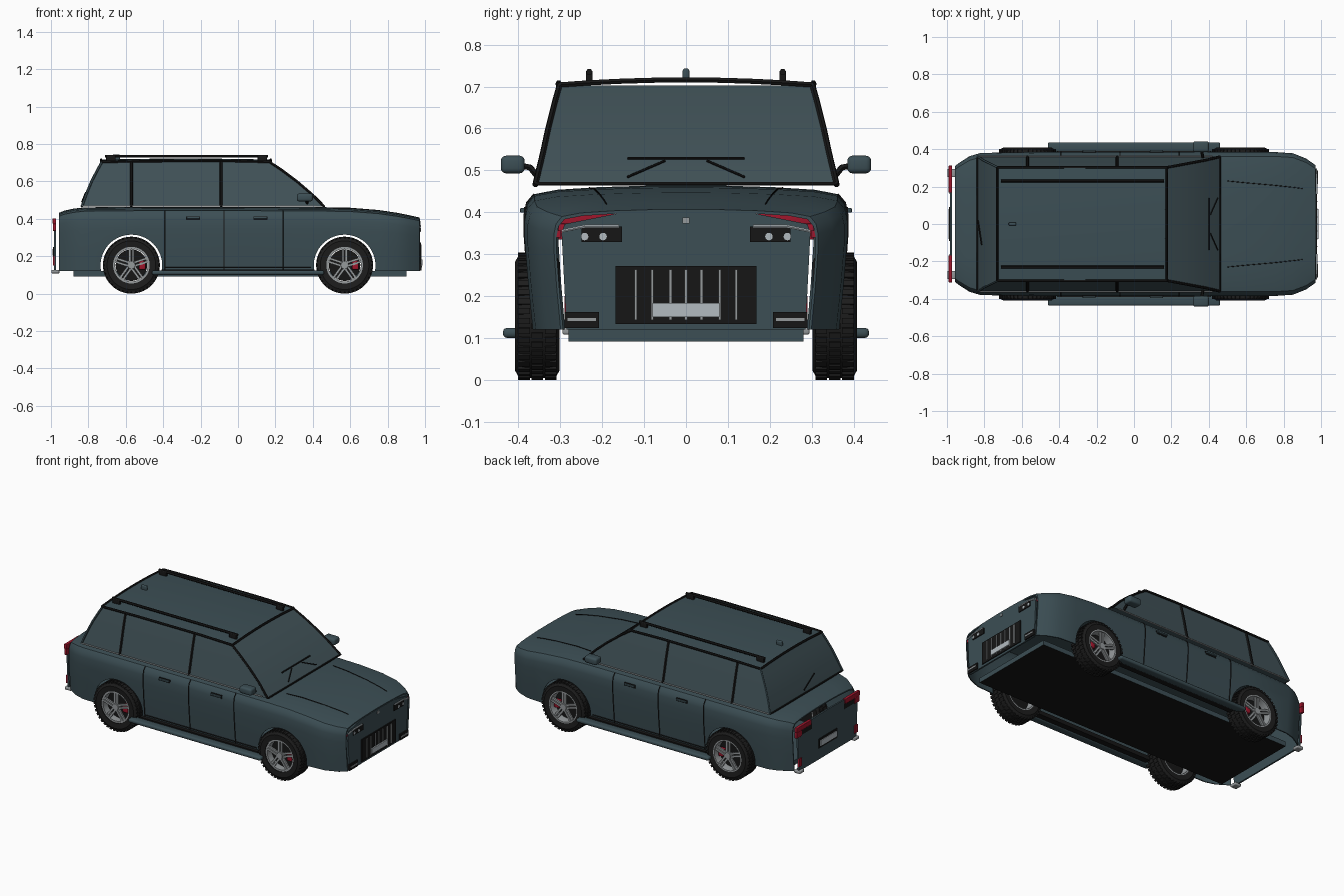
import bpy, bmesh, math
from mathutils import Matrix, Vector

if "Cube" in bpy.data.objects:
    bpy.data.objects.remove(bpy.data.objects["Cube"], do_unlink=True)


def material(name, r, g, b):
    m = bpy.data.materials.new(name)
    m.use_nodes = True
    m.diffuse_color = (r, g, b, 1)
    node = m.node_tree.nodes["Principled BSDF"]
    node.inputs["Base Color"].default_value = (r, g, b, 1)
    node.inputs["Roughness"].default_value = 0.6
    return m


BODY = material("slate paint", .045, .077, .09)
GLASS = material("slate glass", .052, .084, .096)
BLACK = material("black trim", .008, .008, .008)
TYRE = material("tyre rubber", .012, .012, .012)
SILVER = material("silver", .3, .32, .33)
PLATE = material("pale grey", .45, .5, .53)
RED = material("red", .35, .008, .025)
SIDES = ((1, "left"), (-1, "right"))


def finish(name, bm, mat, angle=30):
    bmesh.ops.recalc_face_normals(bm, faces=bm.faces)
    mesh = bpy.data.meshes.new(name)
    bm.to_mesh(mesh)
    bm.free()
    mesh.materials.append(mat)
    ob = bpy.data.objects.new(name, mesh)
    bpy.context.collection.objects.link(ob)
    return smooth(ob, angle)


def smooth(ob, angle=30):
    bpy.ops.object.select_all(action="DESELECT")
    ob.select_set(True)
    bpy.context.view_layer.objects.active = ob
    bpy.ops.object.shade_smooth_by_angle(angle=math.radians(angle))
    return ob


def add_box(bm, lo, hi, matrix=Matrix()):
    lo, hi = Vector(lo), Vector(hi)
    m = matrix @ Matrix.Translation((lo + hi) / 2) @ Matrix.Diagonal((*(hi - lo), 1))
    return bmesh.ops.create_cube(bm, size=1, matrix=m)["verts"]


def box(name, lo, hi, mat, bevel=0):
    bm = bmesh.new()
    add_box(bm, lo, hi)
    if bevel:
        bmesh.ops.bevel(bm, geom=bm.edges[:], offset=bevel, segments=3, profile=.5, affect="EDGES")
    return finish(name, bm, mat, 40)


def pair(name, lo, hi, mat, bevel=0):
    for s, side in SIDES:
        y0, y1 = sorted((s * lo[1], s * hi[1]))
        box(f"{side}_{name}", (lo[0], y0, lo[2]), (hi[0], y1, hi[2]), mat, bevel)


def tube(name, points, radius, mat):
    curve = bpy.data.curves.new(name, "CURVE")
    curve.dimensions = "3D"
    curve.bevel_depth, curve.bevel_resolution, curve.use_fill_caps = radius, 1, True
    spline = curve.splines.new("POLY")
    spline.points.add(len(points) - 1)
    for p, co in zip(spline.points, points):
        p.co = (*co, 1)
    temp = bpy.data.objects.new(name + "_path", curve)
    bm = bmesh.new()
    bm.from_mesh(bpy.data.meshes.new_from_object(temp))
    bpy.data.objects.remove(temp)
    return finish(name, bm, mat, 50)


def tube_pair(name, points, radius, mat):
    for s, side in SIDES:
        tube(f"{side}_{name}", [(x, s * y, z) for x, y, z in points], radius, mat)


def loft(bm, rings, caps=True):
    rows = [[bm.verts.new(p) for p in ring] for ring in rings]
    n = len(rows[0])
    for a, b in zip(rows, rows[1:]):
        for i in range(n):
            bm.faces.new((a[i], a[(i + 1) % n], b[(i + 1) % n], b[i]))
    if caps:
        bm.faces.new(rows[0])
        bm.faces.new(rows[-1])
    return rows


def revolve(name, profile, centre, mat, segments=48):
    # spin a closed (radius, y) profile round the axle
    bm = bmesh.new()
    rings = []
    for k in range(segments + 1):
        a = math.tau * k / segments
        rings.append([(centre[0] + r * math.cos(a), centre[1] + y, centre[2] + r * math.sin(a)) for r, y in profile])
    loft(bm, rings, False)
    bmesh.ops.remove_doubles(bm, verts=bm.verts, dist=1e-5)
    return finish(name, bm, mat, 35)


# Body shell: hollow loft along x, open at both ends
PROFILE = [(.95, 0), (.98, .35), (1, .65), (1, .8), (.985, .88), (.94, .94), (.8, .97), (.55, .988), (.25, .998)]
SECTIONS = [(-.957, .31, .432), (-.93, .33, .443), (-.88, .362, .454), (-.82, .38, .461), (-.5, .385, .464),
            (0, .385, .464), (.45, .385, .462), (.6, .385, .459), (.75, .385, .447), (.85, .378, .432),
            (.92, .35, .418), (.97, .315, .407)]
BASE = .12


def ring(x, w, top):
    half = [(f * w, BASE + g * (top - BASE)) for f, g in PROFILE]
    outer = half + [(0, top)] + [(-y, z) for y, z in reversed(half)]
    inner = [(y * .98, BASE + (z - BASE) * .975) for y, z in reversed(outer)]
    return [(x, y, z) for y, z in outer + inner]


bm = bmesh.new()
rows = loft(bm, [ring(*s) for s in SECTIONS], False)
for row in (rows[0], rows[-1]):
    for i in range(len(row) // 2 - 1):
        bm.faces.new((row[i], row[i + 1], row[-2 - i], row[-1 - i]))
shell = finish("body_shell", bm, BODY)

# Wheel arches cut through the shell
for x in (-.57, .57):
    bm = bmesh.new()
    m = Matrix.Translation((x, 0, .15)) @ Matrix.Rotation(math.pi / 2, 4, "X")
    bmesh.ops.create_cone(bm, cap_ends=True, segments=64, radius1=.165, radius2=.165, depth=1.2, matrix=m)
    cutter = finish("arch_cutter", bm, BODY)
    cutter.hide_render = True
    mod = shell.modifiers.new("arch", "BOOLEAN")
    mod.operation, mod.solver, mod.object = "DIFFERENCE", "EXACT", cutter
    bpy.context.view_layer.update()
    cut = bpy.data.meshes.new_from_object(shell.evaluated_get(bpy.context.evaluated_depsgraph_get()))
    shell.modifiers.clear()
    shell.data = cut
    bpy.data.objects.remove(cutter, do_unlink=True)
smooth(shell)

# Front and rear panels standing in the open ends
END = [(.285, .12), (.297, .35), (.29, .372), (.16, .398)]
outline = END + [(0, .401)] + [(-y, z) for y, z in reversed(END)]
for name, x0, x1 in (("front_panel", .962, .972), ("rear_panel", -.984, -.974)):
    bm = bmesh.new()
    loft(bm, [[(x, y, z) for y, z in outline] for x in (x0, x1)])
    finish(name, bm, BODY)

# Floor with a black underside
floor = box("floor", (-.88, -.28, .092), (.9, .28, .122), BODY)
floor.data.materials.append(BLACK)
for p in floor.data.polygons:
    p.material_index = int(p.normal.z < -.5)
pair("running_board", (-.46, .385, .1), (.46, .437, .124), BODY, .01)
pair("sill", (-.41, .35, .105), (.41, .39, .13), BLACK)

# Cabin
LEVELS = [(.465, -.835, .46, .36), (.54, -.808, .385, .342), (.6, -.783, .315, .329), (.66, -.752, .235, .314), (.703, -.728, .17, .302)]
bm = bmesh.new()
loft(bm, [[(a, -w, z), (b, -w, z), (b, w, z), (a, w, z)] for z, a, b, w in LEVELS])
finish("cabin_glass", bm, GLASS)
bm = bmesh.new()
bmesh.ops.create_grid(bm, x_segments=12, y_segments=12, size=1)
for v in bm.verts:
    u, t = v.co.x, v.co.y
    v.co = (-.279 + .455 * u, .304 * t, .704 + .012 * (1 - t * t) + .006 * (1 - u * u))
finish("roof", bm, BODY)

# Black frames round the glass
tube_pair("windscreen_pillar", [(b, w, z) for z, a, b, w in LEVELS], .007, BLACK)
tube_pair("rear_pillar", [(a, w, z) for z, a, b, w in LEVELS], .007, BODY)
tube_pair("roof_edge", [(-.73, .304, .704), (-.5, .304, .708), (-.05, .304, .709), (.172, .304, .704)], .007, BLACK)
for name, x in (("front_roof_edge", .174), ("rear_roof_edge", -.732)):
    tube(name, [(x, .304 * t / 4, .704 + .012 * (1 - t * t / 16)) for t in range(-4, 5)], .007, BLACK)
tube("windscreen_base", [(.461, -.36, .468), (.461, .36, .468)], .005, BLACK)
tube("rear_window_base", [(-.836, -.36, .468), (-.836, .36, .468)], .005, BLACK)
for name, x in (("rear_window_post", -.57), ("middle_window_post", -.09)):
    tube_pair(name, [(x, w, z) for z, a, b, w in LEVELS], .008, BLACK)
tube_pair("belt_strip", [(-.835, .362, .468), (.42, .362, .468)], .004, SILVER)

# Door seams and handles
for name, x in (("rear_door_seam", -.39), ("middle_door_seam", -.075), ("front_door_seam", .24)):
    tube_pair(name, [(x, .385 * f, BASE + g * (.464 - BASE)) for f, g in PROFILE[:6]], .003, BLACK)
tube_pair("lower_door_seam", [(-.39, .368, .14), (.39, .368, .14)], .003, BLACK)
for x in (-.24, .12):
    pair("door_handle", (x - .035, .383, .399), (x + .035, .396, .41), BODY, .003)
    pair("handle_recess", (x - .038, .38, .394), (x + .038, .387, .413), BLACK)

# Bonnet creases
tube_pair("bonnet_crease", [(.5, .23, .458), (.6, .22, .457), (.75, .207, .444), (.85, .196, .43), (.9, .19, .42)], .002, BLACK)

# Door mirrors
pair("mirror", (.315, .385, .493), (.4, .442, .535), BODY, .012)
tube_pair("mirror_arm", [(.37, .35, .48), (.365, .372, .507), (.36, .4, .512)], .008, BLACK)

# Roof rails and aerial
tube_pair("roof_rail", [(-.71, .231, .735), (.16, .231, .735)], .008, BLACK)
for x in (-.68, .13):
    pair("rail_foot", (x - .025, .223, .705), (x + .025, .239, .738), BLACK, .003)
box("aerial", (-.67, -.008, .71), (-.63, .008, .743), BODY, .005)

# Wipers
def on_screen(y, z):
    return (.468 - (z - .465) * 1.02, y, z)


tube("wiper_bar", [on_screen(-.14, .529), on_screen(.14, .529)], .004, BLACK)
tube_pair("wiper_arm", [on_screen(.05, .523), on_screen(.14, .484)], .003, BLACK)
tube("rear_wiper", [(-.835, .02, .49), (-.815, -.11, .54)], .004, BLACK)

# Grille, number plate and badge
box("grille", (.965, -.168, .133), (.978, .168, .272), BLACK)
for y in (-.12, -.08, -.037, 0, .037, .08, .12):
    box("grille_bar", (.976, y - .003, .143), (.982, y + .003, .263), SILVER)
box("front_number_plate", (.978, -.08, .15), (.986, .08, .183), PLATE)
box("front_badge", (.97, -.008, .373), (.976, .008, .388), SILVER)

# Headlamps and bumper intakes
pair("headlamp", (.966, .153, .329), (.977, .25, .366), BLACK)
tube_pair("lamp_strip", [(.976, .16, .367), (.976, .24, .367), (.974, .297, .355)], .004, PLATE)
for y in (.198, .242):
    for s, side in SIDES:
        revolve(f"{side}_lamp_lens", [(0, -.001), (.009, -.001), (.009, .001), (0, .001)], (0, 0, 0), PLATE, 16).matrix_world = \
            Matrix.Translation((.978, s * y, .342)) @ Matrix.Rotation(math.pi / 2, 4, "Z")
pair("bumper_intake", (.966, .208, .124), (.98, .29, .162), BLACK)
pair("intake_strip", (.979, .215, .14), (.983, .283, .148), SILVER)
pair("corner_marker", (.955, .298, .34), (.968, .312, .356), RED)

# Tail lamps, rear plate and bumper trim
pair("tail_lamp", (-.991, .168, .372), (-.972, .312, .402), RED, .003)
pair("tail_lamp_corner", (-.989, .262, .335), (-.972, .312, .373), RED, .003)
pair("tail_lamp_surround", (-.986, .16, .34), (-.976, .262, .373), BLACK)
box("rear_plate_recess", (-.988, -.09, .19), (-.98, .09, .25), BLACK)
box("rear_number_plate", (-.992, -.08, .203), (-.986, .08, .237), PLATE)
pair("rear_reflector", (-.99, .262, .15), (-.982, .29, .2), RED)
pair("exhaust_tip", (-.998, .25, .108), (-.955, .295, .126), SILVER, .005)

# Wheels
TYRE_SHAPE = [(.098, -.05), (.13, -.053), (.144, -.045), (.148, -.03), (.148, .03), (.144, .045), (.13, .053), (.098, .05)]
for x, end in ((.57, "front"), (-.57, "rear")):
    for s, side in SIDES:
        name, c = f"{end}_{side}", Vector((x, s * .355, .152))
        revolve(name + "_tyre", TYRE_SHAPE, c, TYRE)
        bm = bmesh.new()
        for k in range(40):
            for row in (-1, 0, 1):
                turn = Matrix.Translation(c) @ Matrix.Rotation(math.tau * (k + row * row / 2) / 40, 4, "Y")
                add_box(bm, (-.007, row * .032 - .014, .138), (.007, row * .032 + .014, .152), turn)
        finish(name + "_tread", bm, TYRE)
        revolve(name + "_rim", [(.1, -.045), (.1, .05), (.09, .05), (.087, .03), (.087, -.045)], c, SILVER)
        revolve(name + "_brake_disc", [(0, -.004), (.084, -.004), (.084, .006), (0, .006)], c, BLACK)
        bm = bmesh.new()
        y0, y1 = sorted((s * .034, s * .044))
        for k in range(5):
            for offset in (-.009, .009):
                turn = Matrix.Translation(c) @ Matrix.Rotation(math.tau * k / 5, 4, "Y")
                add_box(bm, (offset - .006, y0, .015), (offset + .006, y1, .091), turn)
        finish(name + "_spokes", bm, SILVER)
        revolve(name + "_hub", [(0, s * .03), (.024, s * .03), (.02, s * .049), (0, s * .049)], c, SILVER, 20)
        y0, y1 = sorted((c.y + s * .005, c.y + s * .036))
        box(name + "_caliper", (x + .04, y0, .128), (x + .075, y1, .176), RED, .006)
